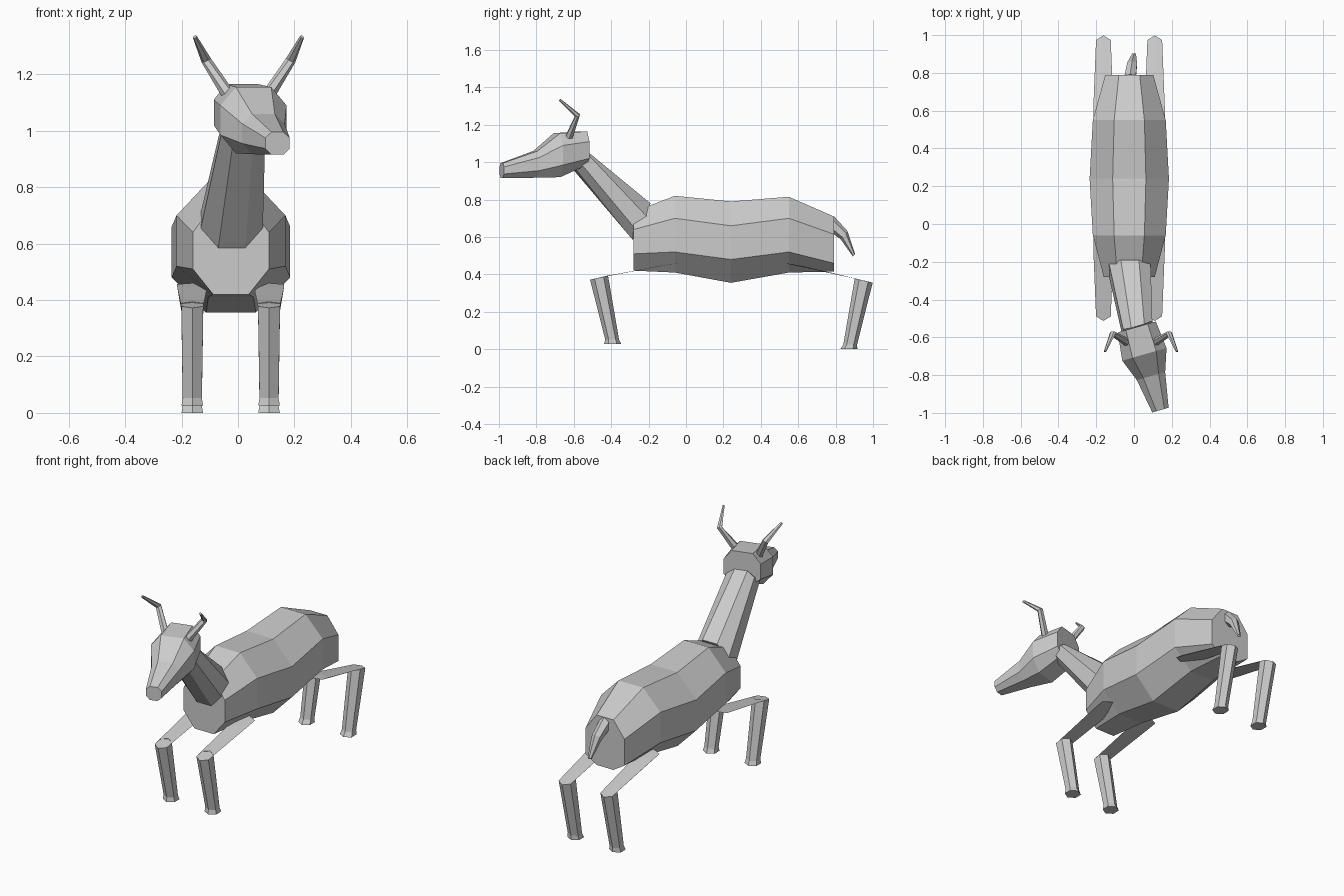
import bpy, bmesh
from math import cos, sin, pi, radians
from mathutils import Vector

cube = bpy.data.objects.get("Cube")
if cube:
    bpy.data.objects.remove(cube)

mat = bpy.data.materials.new("plain grey")
mat.use_nodes = True
GREY = (0.6, 0.6, 0.6, 1)
mat.diffuse_color = GREY
mat.node_tree.nodes["Principled BSDF"].inputs["Base Color"].default_value = GREY


def loft(name, rings):
    """Skin a list of equal-sized rings and cap both ends."""
    bm = bmesh.new()
    loops = [[bm.verts.new(p) for p in ring] for ring in rings]
    n = len(loops[0])
    for a, b in zip(loops, loops[1:]):
        for i in range(n):
            j = (i + 1) % n
            bm.faces.new((a[i], a[j], b[j], b[i]))
    bm.faces.new(loops[0])
    bm.faces.new(loops[-1])
    bmesh.ops.recalc_face_normals(bm, faces=bm.faces)
    mesh = bpy.data.meshes.new(name)
    bm.to_mesh(mesh)
    bm.free()
    mesh.materials.append(mat)
    ob = bpy.data.objects.new(name, mesh)
    bpy.context.collection.objects.link(ob)
    return ob


def octagon(x, y, flat, side, zs, yaw=0.0, ys=(0, 0, 0, 0)):
    """Eight-sided ring; zs and ys run top, upper, lower, bottom."""
    half = list(zip((flat, side, side, flat), zs, ys))
    pts = half + [(-w, z, d) for w, z, d in reversed(half)]
    return [(x + w * cos(yaw), y + d + w * sin(yaw), z) for w, z, d in pts]


def ellipse(centre, u, v, sides=6):
    """Ring with its corners starting along u."""
    c, u, v = Vector(centre), Vector(u), Vector(v)
    return [c + u * cos(2 * pi * i / sides) + v * sin(2 * pi * i / sides)
            for i in range(sides)]


# Body
MID = -0.025
loft("body", [
    octagon(MID, -0.28, 0.063, 0.135, (0.735, 0.64, 0.51, 0.42)),
    octagon(MID, -0.06, 0.08, 0.193, (0.82, 0.70, 0.52, 0.41)),
    octagon(MID, 0.24, 0.088, 0.21, (0.79, 0.66, 0.48, 0.355)),
    octagon(MID, 0.55, 0.08, 0.193, (0.815, 0.70, 0.52, 0.41)),
    octagon(MID, 0.79, 0.055, 0.127, (0.71, 0.615, 0.46, 0.415)),
])

# Neck
loft("neck", [
    octagon(-0.022, 0, 0.048, 0.11, (0.78, 0.71, 0.655, 0.585),
            ys=(-0.19, -0.21, -0.28, -0.285)),
    octagon(0.02, 0, 0.036, 0.08, (1.06, 1.03, 1.0, 0.98),
            radians(16), (-0.54, -0.535, -0.59, -0.61)),
])

# Head, turned slightly to its left
YAW = radians(16)
loft("head", [
    octagon(0.015, -0.545, 0.06, 0.105, (1.165, 1.11, 1.02, 0.985), YAW),
    octagon(0.055, -0.69, 0.065, 0.122, (1.155, 1.09, 0.985, 0.92), YAW),
    octagon(0.09, -0.805, 0.042, 0.078, (1.06, 1.025, 0.955, 0.917), YAW),
    octagon(0.14, -0.985, 0.022, 0.045, (0.995, 0.975, 0.937, 0.915), YAW),
])

# Horns
for side, label in ((1, "left"), (-1, "right")):
    x0 = 0.037
    loft(label + "_horn", [
        ellipse((x0 + side * 0.06, -0.635, 1.11), (0.022, 0, -0.01 * side), (0, 0.022, -0.008)),
        ellipse((x0 + side * 0.15, -0.58, 1.25), (0.016, 0, -0.008 * side), (0, 0.014, 0.004)),
        ellipse((x0 + side * 0.19, -0.675, 1.333), (0.007, 0, -0.003 * side), (0, 0.004, 0.005)),
    ])


def leg(name, x, hip, knee, ankle, foot, tilt, ground):
    """Flat thigh, sharp knee, straight shank and small flared foot."""
    loft(name, [
        ellipse((x, hip, 0.452), (0, 0.05, 0.008 * tilt), (0.062, 0, 0)),
        ellipse((x, knee[0], knee[1]), (0, 0.048, 0.011 * tilt), (0.045, 0, 0)),
        ellipse((x, ankle, ground + 0.025), (0, 0.037, 0), (0.039, 0, 0)),
        ellipse((x, foot, ground), (0, 0.046, 0), (0.044, 0, 0)),
    ])


# Legs
for x, label in ((0.11, "left"), (-0.162, "right")):
    leg("front_" + label + "_leg", x, -0.10, (-0.465, 0.383), -0.395, -0.392, 1, 0.027)
    leg("hind_" + label + "_leg", x, 0.58, (0.95, 0.367), 0.878, 0.87, -1, 0.0)

# Tail
loft("tail", [
    ellipse((-0.02, 0.78, 0.67), (0, 0.012, 0.04), (0.035, 0, 0)),
    ellipse((-0.01, 0.845, 0.61), (0, 0.018, 0.022), (0.03, 0, 0)),
    ellipse((0, 0.898, 0.502), (0, 0.006, 0.006), (0.012, 0, 0)),
])
